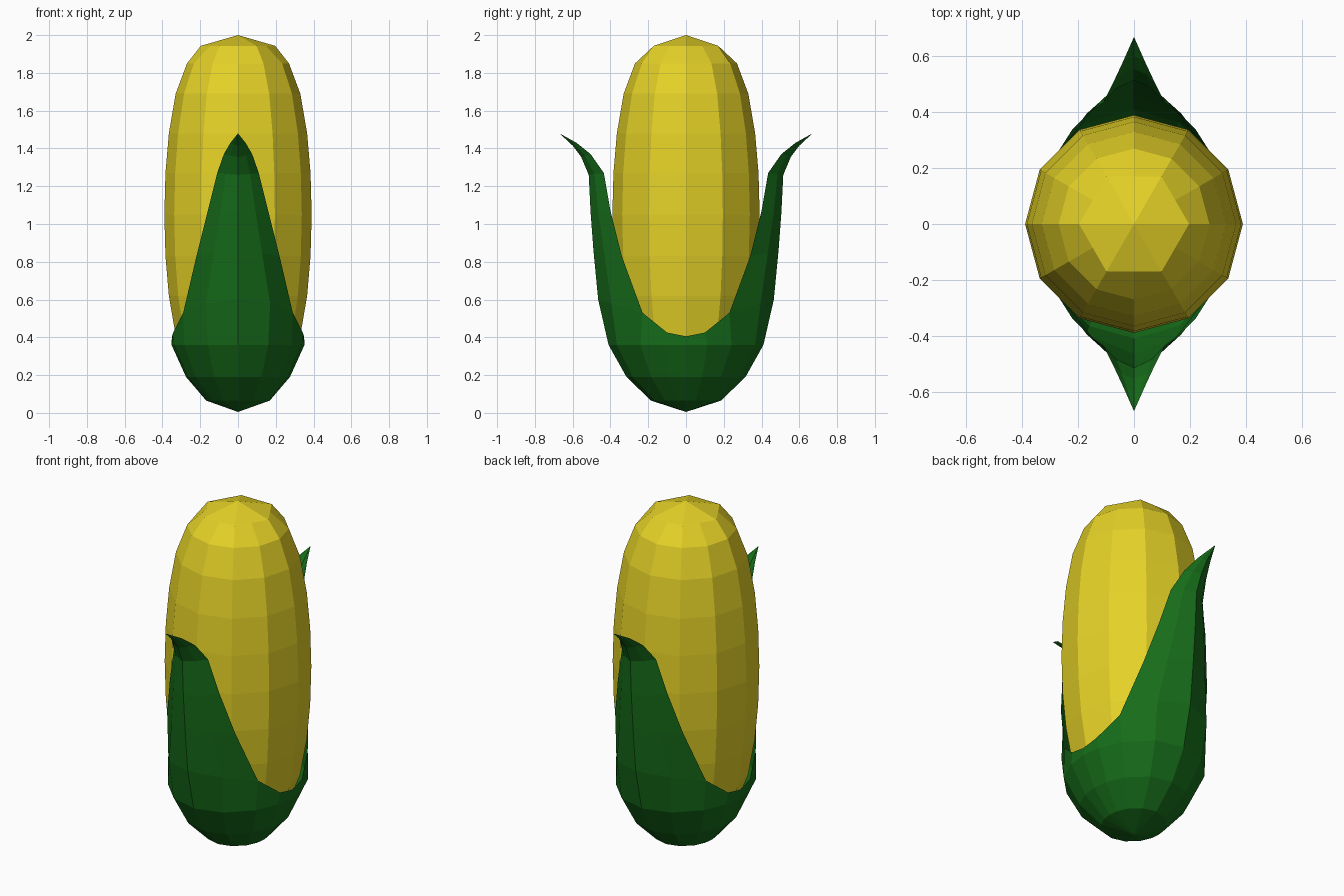
import bpy, bmesh
from math import cos, sin, radians

if "Cube" in bpy.data.objects:
    bpy.data.objects.remove(bpy.data.objects["Cube"])


def material(name, color):
    m = bpy.data.materials.new(name)
    m.diffuse_color = color
    m.use_nodes = True
    m.node_tree.nodes["Principled BSDF"].inputs["Base Color"].default_value = m.diffuse_color
    return m


def finish(bm, name, mat):
    bmesh.ops.remove_doubles(bm, verts=bm.verts[:], dist=0.0005)
    me = bpy.data.meshes.new(name)
    bm.to_mesh(me)
    bm.free()
    me.materials.append(mat)
    ob = bpy.data.objects.new(name, me)
    bpy.context.collection.objects.link(ob)
    return ob


def skin(bm, rows, closed=False):
    """Bridge successive rows of points (bottom to top) with faces."""
    for lo, up in zip(rows, rows[1:]):
        n = len(lo)
        for i in range(n if closed else n - 1):
            j = (i + 1) % n
            pts = []
            for p in (lo[i], lo[j], up[j], up[i]):
                if p not in pts:
                    pts.append(p)
            if len(pts) > 2:
                bm.faces.new([bm.verts.new(p) for p in pts])


# Cob: twelve-sided, with a hexagonal cap at both ends
upper = [(0.39, 1.05), (0.384, 1.27), (0.366, 1.48), (0.33, 1.69),
         (0.27, 1.85), (0.197, 1.943), (0, 2.0)]
profile = [(r, 2.1 - z) for r, z in reversed(upper[1:])] + upper
rows = []
for r, z in profile:
    row = []
    for k in range(12):
        q = r * (cos(radians(30)) if r == 0.197 and k % 2 else 1)
        a = radians(30 * k)
        row.append((q * cos(a), q * sin(a), z) if r else (0, 0, z))
    rows.append(row)
bm = bmesh.new()
skin(bm, rows, closed=True)
finish(bm, "corn_cob", material("kernel_yellow", (0.78, 0.64, 0.02, 1)))

# Husk: one quarter (bowl plus half a leaf), mirrored in x and y
angles = [0, 16, 36, 63, 90]
bowl = [(0, 0, 0.005), (0.168, 0.185, 0.065), (0.275, 0.315, 0.19), (0.352, 0.41, 0.36)]
rows = [[(rx * cos(radians(a)), ry * sin(radians(a)), z) for a in angles]
        for rx, ry, z in bowl]
rows[0] = [(0, 0, 0.005)] * 5
rows.append([(0.35, 0, 0.405), (0.343, 0.10, 0.425), (0.29, 0.23, 0.53),
             (0.17, 0.395, 0.58), (0, 0.465, 0.60)])
bm = bmesh.new()
skin(bm, rows)

# Leaf: edge point and ridge point for each row, bulging between them
leaf = [((0.22, 0.34, 0.83), (0, 0.49, 0.86)),
        ((0.16, 0.40, 1.07), (0, 0.505, 1.06)),
        ((0.11, 0.435, 1.27), (0, 0.515, 1.26)),
        ((0.075, 0.505, 1.37), (0, 0.555, 1.355)),
        ((0.04, 0.58, 1.43), (0, 0.60, 1.415)),
        ((0, 0.67, 1.48), (0, 0.67, 1.48))]
leaf_rows = [rows[-1][2:]]
for e, c in leaf:
    mid = (e[0] * 0.58, c[1] + (e[1] - c[1]) * 0.38, (e[2] + c[2]) / 2)
    leaf_rows.append([e, mid if e != c else c, c])
skin(bm, leaf_rows)
husk = finish(bm, "husk", material("husk_green", (0.008, 0.15, 0.01, 1)))
mod = husk.modifiers.new("mirror", 'MIRROR')
mod.use_axis = (True, True, False)
mod.merge_threshold = 0.001
